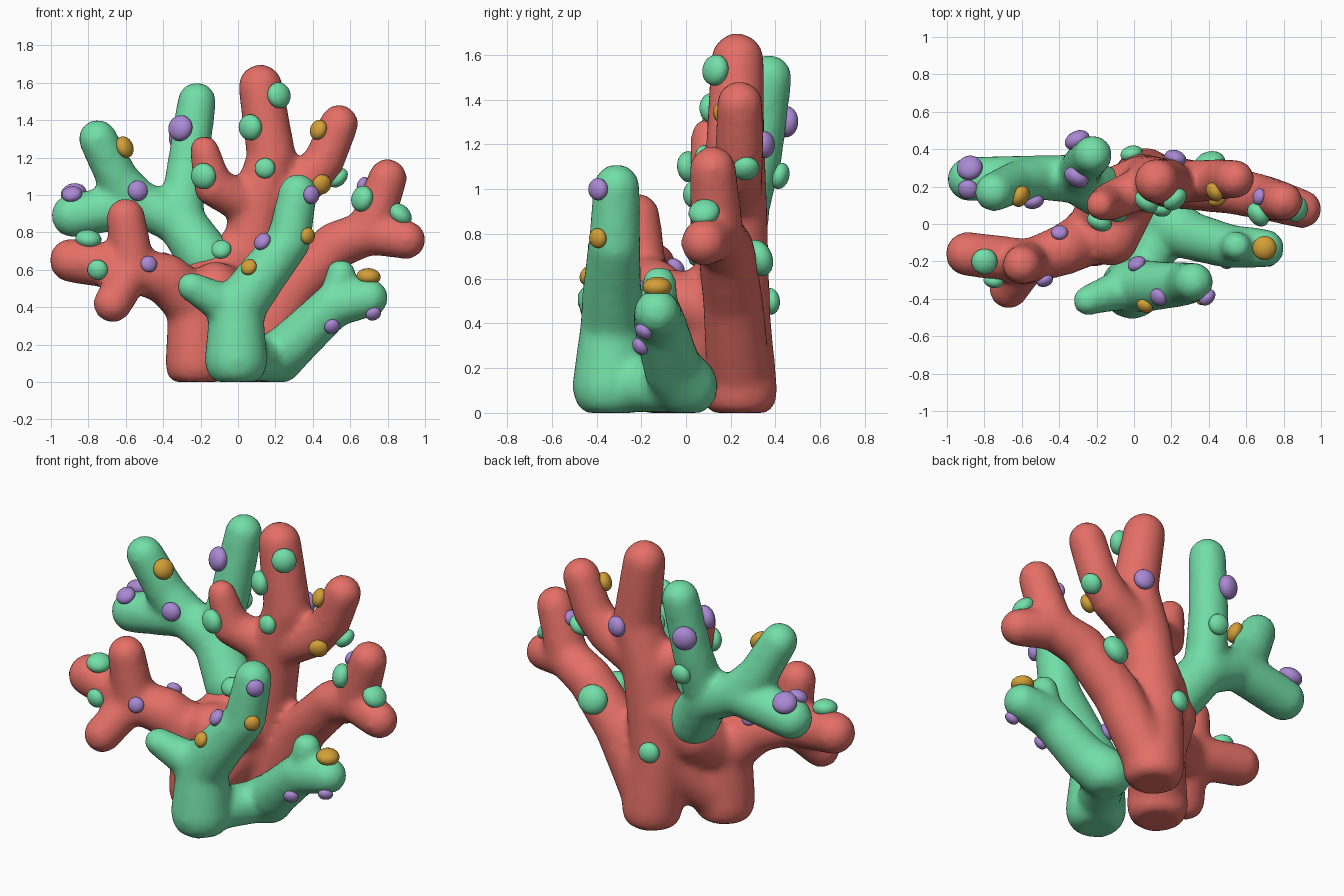
import bpy, bmesh
from mathutils import Vector, Matrix

cube = bpy.data.objects.get("Cube")
if cube:
    bpy.data.objects.remove(cube, do_unlink=True)

# Branch thicknesses, from the foot to the finest twig
FOOT, TRUNK, BOUGH, LIMB, TWIG = .17, .145, .12, .105, .08


def material(name, *rgb):
    m = bpy.data.materials.new(name)
    m.use_nodes = True
    m.diffuse_color = (*rgb, 1)
    shader = m.node_tree.nodes["Principled BSDF"]
    shader.inputs["Base Color"].default_value = (*rgb, 1)
    return m


RED = material("coral red", .78, .16, .135)
GREEN = material("sea green", .17, .74, .39)
PURPLE = material("lilac", .4, .25, .65)
YELLOW = material("ochre", .65, .35, .04)


def finish(name, bm, mat):
    mesh = bpy.data.meshes.new(name)
    bm.to_mesh(mesh)
    bm.free()
    mesh.materials.append(mat)
    for face in mesh.polygons:
        face.use_smooth = True
    ob = bpy.data.objects.new(name, mesh)
    bpy.context.collection.objects.link(ob)
    return ob


def add_segment(bm, start, start_radius, end, end_radius):
    """Add a rounded, tapered segment: the hull around two balls, with a flat foot."""
    part = bmesh.new()
    for centre, radius in ((start, start_radius), (end, end_radius)):
        bmesh.ops.create_icosphere(part, subdivisions=3, radius=radius,
                                   matrix=Matrix.Translation(centre))
    hull = bmesh.ops.convex_hull(part, input=part.verts)
    inside = [g for g in hull["geom_interior"] if isinstance(g, bmesh.types.BMVert)]
    bmesh.ops.delete(part, geom=inside, context="VERTS")
    for v in part.verts:
        v.co.z = max(v.co.z, 0)
    segment = bpy.data.meshes.new("segment")
    part.to_mesh(segment)
    part.free()
    bm.from_mesh(segment)
    bpy.data.meshes.remove(segment)


def coral(name, mat, *branches):
    """Fuse branches, each given as first radius, last radius and its joints."""
    bm = bmesh.new()
    for first, last, *joints in branches:
        steps = len(joints) - 1
        radii = [first + (last - first) * i / steps for i in range(steps + 1)]
        for i in range(steps):
            add_segment(bm, joints[i], radii[i], joints[i + 1], radii[i + 1])
    ob = finish(name, bm, mat)
    remesh = ob.modifiers.new("Fuse", "REMESH")
    remesh.mode = "VOXEL"
    remesh.voxel_size = .022
    remesh.use_smooth_shade = True
    soften = ob.modifiers.new("Soften", "SMOOTH")
    soften.factor = .5
    soften.iterations = 10
    return ob


def knobs(name, mat, host, radius, *spots):
    """Seat flattened polyps on the host's surface at the point nearest each spot."""
    for number, spot in enumerate(spots, start=1):
        hit, seat, normal, face = host.closest_point_on_mesh(Vector(spot))
        turn = normal.to_track_quat("Z", "Y").to_matrix().to_4x4()
        place = Matrix.Translation(seat + normal * radius / 5) @ turn
        bm = bmesh.new()
        bmesh.ops.create_icosphere(bm, subdivisions=3, radius=radius,
                                   matrix=place @ Matrix.Diagonal((1, 1, .7, 1)))
        finish(f"{name}_{number}", bm, mat)


# Red coral: a tall trunk at the back, a fork to each side
foot = (.06, .24, .1)
waist = (.03, .22, .45)
crown = (.1, .22, .93)
right_fork = (.7, .14, .8)
side_foot = (-.22, -.06, .1)
side_waist = (-.22, -.06, .4)
left_fork = (-.56, -.2, .6)
red = coral(
    "red_coral", RED,
    (FOOT, TRUNK, foot, waist, crown),
    (BOUGH, LIMB, crown, (-.13, .12, 1.04)),
    (LIMB, TWIG, (-.13, .12, 1.04), (-.18, .1, 1.24)),
    (TRUNK, BOUGH, crown, (.18, .22, 1.2), (.12, .23, 1.58)),
    (BOUGH, LIMB, crown, (.36, .23, 1.07), (.46, .24, 1.18), (.54, .24, 1.38)),
    (TRUNK, BOUGH, foot, (.3, .21, .5), (.52, .18, .73), right_fork),
    (BOUGH, LIMB, right_fork, (.8, .12, 1.09)),
    (BOUGH, LIMB, right_fork, (.9, .08, .76)),
    (FOOT, BOUGH, side_foot, side_waist, (-.38, -.14, .55), left_fork),
    (TRUNK, TRUNK, side_foot, waist),
    (TRUNK, TRUNK, side_waist, (-.15, .14, .55), (.03, .22, .7)),
    (TRUNK, TRUNK, side_waist, (-.12, -.08, .5), waist),
    (BOUGH, BOUGH, left_fork, (-.89, -.16, .65)),
    (BOUGH, LIMB, left_fork, (-.6, -.22, .88)),
    (LIMB, LIMB, left_fork, (-.67, -.35, .42)),
)

# Green coral growing from the back of the red trunk
bend = (-.31, .24, .86)
back_fork = (-.52, .25, .95)
back_green = coral(
    "back_green_coral", GREEN,
    (TRUNK, BOUGH, (-.17, .17, .66), bend, back_fork),
    (BOUGH, LIMB, bend, (-.27, .32, 1.15), (-.22, .37, 1.5)),
    (BOUGH, LIMB, back_fork, (-.64, .22, 1.08), (-.75, .17, 1.3)),
    (BOUGH, BOUGH, back_fork, (-.88, .24, .89)),
)

# Green coral in front with a short stub, joined at the foot to a low side coral
front_foot = (-.01, -.34, .12)
front_waist = (-.01, -.33, .38)
low_foot = (.2, 0, .12)
low_fork = (.51, -.12, .41)
front_green = coral(
    "front_green_coral", GREEN,
    (FOOT, TRUNK, front_foot, front_waist),
    (TRUNK, LIMB, front_waist, (.13, -.33, .57), (.27, -.32, .75), (.32, -.31, 1.01)),
    (BOUGH, TWIG, front_waist, (-.25, -.41, .51)),
    (BOUGH, BOUGH, front_foot, low_foot),
    (TRUNK, LIMB, low_foot, (.29, -.06, .2), low_fork, (.7, -.13, .45)),
    (TWIG, TWIG, low_fork, (.55, -.12, .58)),
)

# Polyps dotted over the branches
bpy.context.view_layer.update()
knobs("tall_red_green_polyp", GREEN, red, .07,
      (.25, .1, 1.54), (.05, .1, 1.36), (-.19, 0, 1.1))
knobs("crown_green_polyp", GREEN, red, .055, (.13, 0, 1.15), (-.1, 0, .75))
knobs("fork_green_polyp", GREEN, red, .07,
      (.6, 0, 1), (.87, .08, .9), (-.8, -.2, .76))
knobs("arm_green_polyp", GREEN, red, .055, (-.75, -.3, .6))
knobs("rear_green_polyp", GREEN, red, .06, (-.02, .4, .5), (.6, .3, 1.04))
knobs("broad_green_polyp", GREEN, red, .085, (.4, .35, .7))
knobs("back_green_polyp", GREEN, back_green, .06, (-.25, .5, 1.04))
knobs("back_purple_polyp", PURPLE, back_green, .07,
      (-.34, .2, 1.37), (-.33, .5, 1.3), (-.9, .35, 1.12))
knobs("fork_purple_polyp", PURPLE, back_green, .055, (-.5, 0, 1.04), (-.9, .15, 1.07))
knobs("red_purple_polyp", PURPLE, red, .045,
      (.65, .15, 1.06), (-.44, -.4, .66), (-.4, 0, .7))
knobs("rear_purple_polyp", PURPLE, red, .06, (.27, .5, 1.2))
knobs("front_purple_polyp", PURPLE, front_green, .05,
      (.4, -.4, 1), (.12, -.4, .76), (-.04, -.1, .6))
knobs("low_purple_polyp", PURPLE, front_green, .042, (.5, -.2, .3), (.73, -.2, .35))
knobs("red_yellow_polyp", YELLOW, red, .055, (.4, .15, 1.36), (.47, .1, 1.04))
knobs("back_yellow_polyp", YELLOW, back_green, .06, (-.55, .12, 1.28))
knobs("front_yellow_polyp", YELLOW, front_green, .045, (.38, -.4, .78), (.02, -.5, .65))
knobs("low_yellow_polyp", YELLOW, front_green, .065, (.7, -.13, .6))
